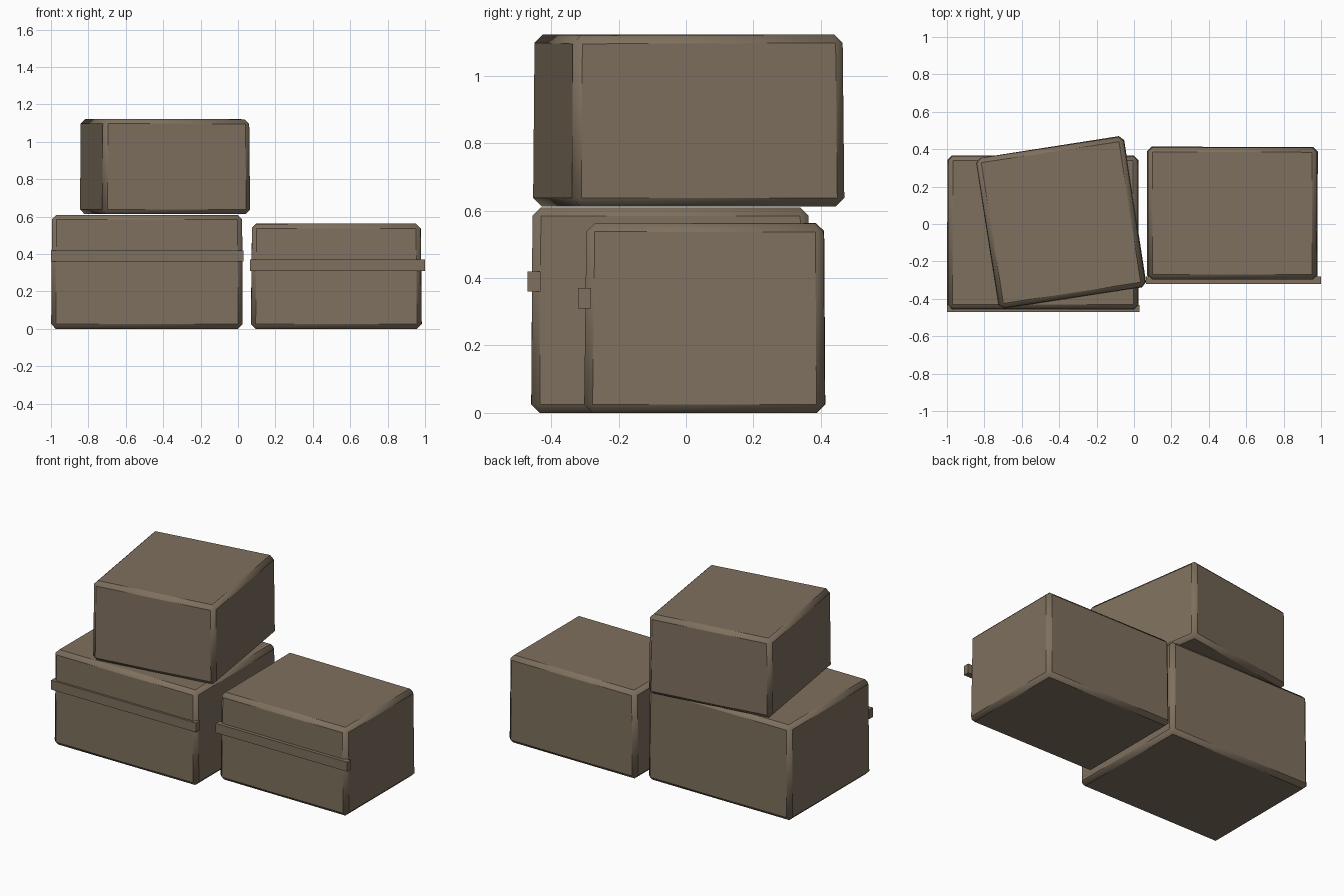
import bpy, bmesh, math, random
from mathutils import Matrix, Vector

if "Cube" in bpy.data.objects:
    bpy.data.objects.remove(bpy.data.objects["Cube"])

random.seed(4)

brown = bpy.data.materials.new("dusty_brown")
brown.diffuse_color = (0.21, 0.162, 0.112, 1)
brown.use_nodes = True
brown.node_tree.nodes["Principled BSDF"].inputs["Base Color"].default_value = brown.diffuse_color


def box(name, lo, hi, chamfer=0.0, wobble=0.0, turn=0.0):
    """Box between two corners, optionally chamfered, slightly uneven and turned about z."""
    lo, hi = Vector(lo), Vector(hi)
    size, mid = hi - lo, (lo + hi) / 2
    bm = bmesh.new()
    bmesh.ops.create_cube(bm, size=1)
    for v in bm.verts:
        top = v.co.z > 0
        v.co = Vector(v.co[i] * size[i] for i in range(3))
        # hand-made look: corners pulled in a little, more at the top
        for i in range(2):
            pull = random.uniform(0, wobble) + (wobble if top else 0)
            v.co[i] -= math.copysign(pull, v.co[i])
        if top:
            v.co.z -= random.uniform(0, wobble)
    if chamfer:
        bmesh.ops.bevel(bm, geom=bm.edges[:], offset=chamfer, segments=1,
                        affect='EDGES', profile=0.5)
    bmesh.ops.transform(bm, verts=bm.verts[:],
                        matrix=Matrix.Rotation(math.radians(turn), 4, 'Z'))
    bmesh.ops.recalc_face_normals(bm, faces=bm.faces[:])
    me = bpy.data.meshes.new(name)
    bm.to_mesh(me)
    bm.free()
    me.materials.append(brown)
    ob = bpy.data.objects.new(name, me)
    ob.location = mid
    bpy.context.collection.objects.link(ob)
    if chamfer:
        bpy.context.view_layer.objects.active = ob
        ob.select_set(True)
        bpy.ops.object.shade_smooth_by_angle(angle=math.radians(44))
        ob.select_set(False)
    return ob


# Two boxes on the ground and one turned box stacked on the left one
box("large_box", (-1.0, -0.46, 0), (0.027, 0.371, 0.61), 0.025, 0.004)
box("right_box", (0.068, -0.303, 0), (0.984, 0.416, 0.565), 0.025, 0.004)
box("top_box", (-0.792, -0.403, 0.613), (0.012, 0.419, 1.124), 0.025, 0.004, turn=8.8)

# Tape strips across the front faces
box("large_box_strip", (-1.0, -0.47, 0.36), (0.03, -0.432, 0.42))
box("right_box_strip", (0.065, -0.32, 0.31), (1.0, -0.282, 0.37))
